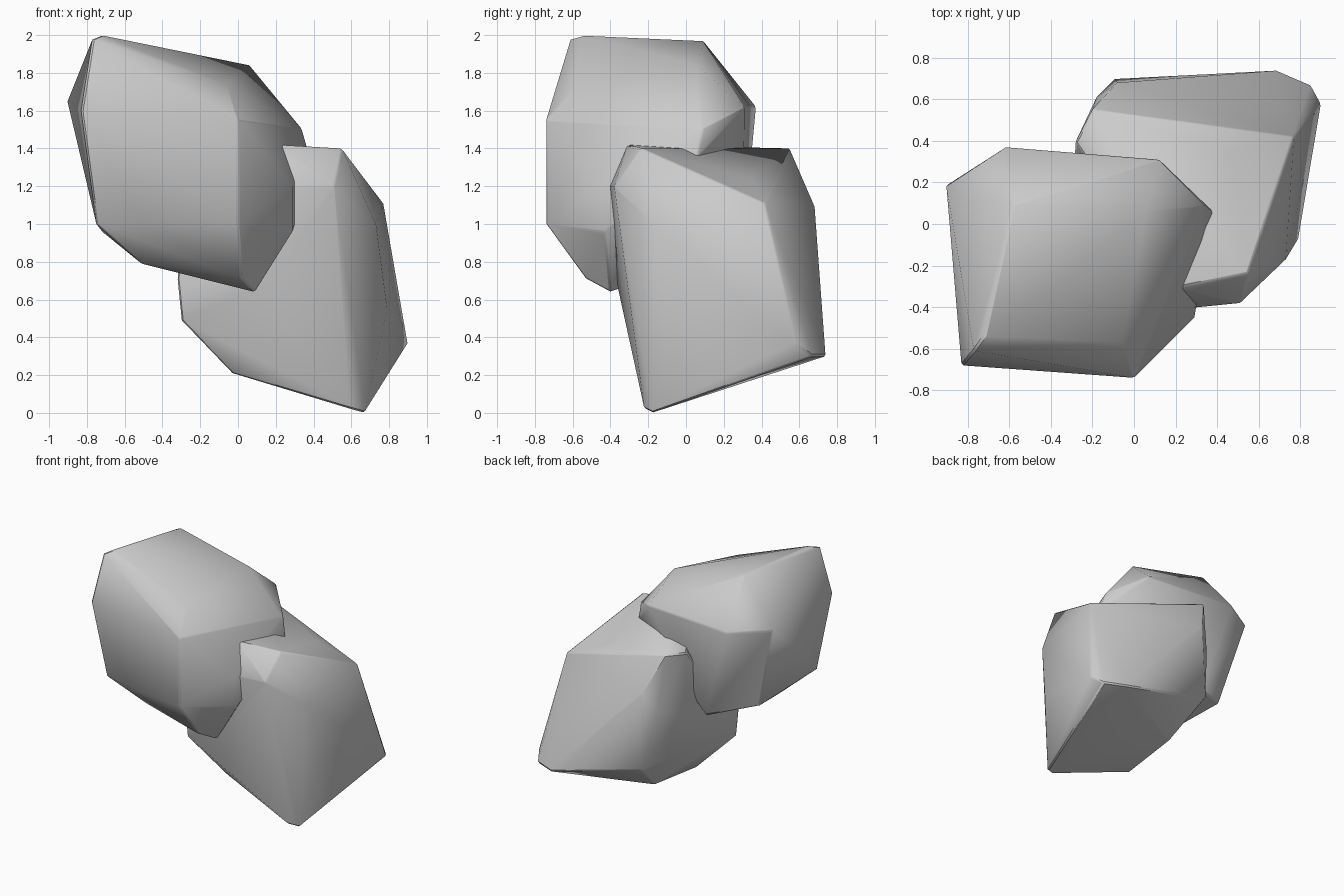
import bpy, bmesh
from math import radians

if "Cube" in bpy.data.objects:
    bpy.data.objects.remove(bpy.data.objects["Cube"])


def boulder(name, corners):
    """Faceted stone: convex hull of its corner points, slightly worn edges."""
    bm = bmesh.new()
    for c in corners:
        bm.verts.new(c)
    bmesh.ops.convex_hull(bm, input=bm.verts[:])
    loose = [v for v in bm.verts if not v.link_faces]
    bmesh.ops.delete(bm, geom=loose, context='VERTS')
    bmesh.ops.recalc_face_normals(bm, faces=bm.faces[:])
    me = bpy.data.meshes.new(name)
    bm.to_mesh(me)
    bm.free()
    ob = bpy.data.objects.new(name, me)
    bpy.context.collection.objects.link(ob)
    bpy.ops.object.select_all(action='DESELECT')
    ob.select_set(True)
    bpy.context.view_layer.objects.active = ob
    bpy.ops.object.shade_smooth_by_angle(angle=radians(45))
    # worn edges
    bev = ob.modifiers.new("worn_edges", 'BEVEL')
    bev.width = 0.01
    bev.segments = 1
    bev.limit_method = 'ANGLE'
    bev.angle_limit = radians(40)
    return ob


# upper stone, leaning to the front left
boulder("upper_rock", [
    (-.77, -.61, 1.98), (-.72, -.54, 2.0), (-.58, .09, 1.97), (.06, .06, 1.84),
    (-.06, -.57, 1.74), (-.9, .19, 1.64), (-.83, -.68, 1.6), (0, -.74, 1.55),
    (0, -.74, 1.0), (.02, -.53, .71), (.09, -.4, .64), (-.75, -.6, 1.0),
    (-.51, -.45, .79), (-.5, -.67, 1.0), (-.62, .37, 1.62), (.12, .31, 1.62),
    (.34, .09, 1.5), (.29, -.45, 1.2), (.29, -.43, .96), (-.39, .3, .87),
    (-.72, .1, .96), (.38, .06, 1.36),
])

# lower stone, standing on its front right corner
boulder("lower_rock", [
    (.55, -.24, 1.4), (.21, -.31, 1.42), (.46, .35, 1.24), (-.2, .55, 1.4),
    (.77, .42, 1.11), (.51, -.38, 1.2), (.21, -.41, 1.2), (.73, -.17, 1.0),
    (.79, -.07, .55), (.9, .58, .37), (.85, .67, .3), (.69, .74, .3),
    (-.09, .7, .5), (-.18, .61, .96), (0, .4, .25), (-.03, -.1, .21),
    (.67, -.18, 0), (.6, -.22, .02), (-.3, -.22, .49), (-.32, -.22, .7),
    (.1, -.36, .66), (-.08, .68, 1.1), (-.28, .4, 1.38), (-.27, .4, .9),
])
